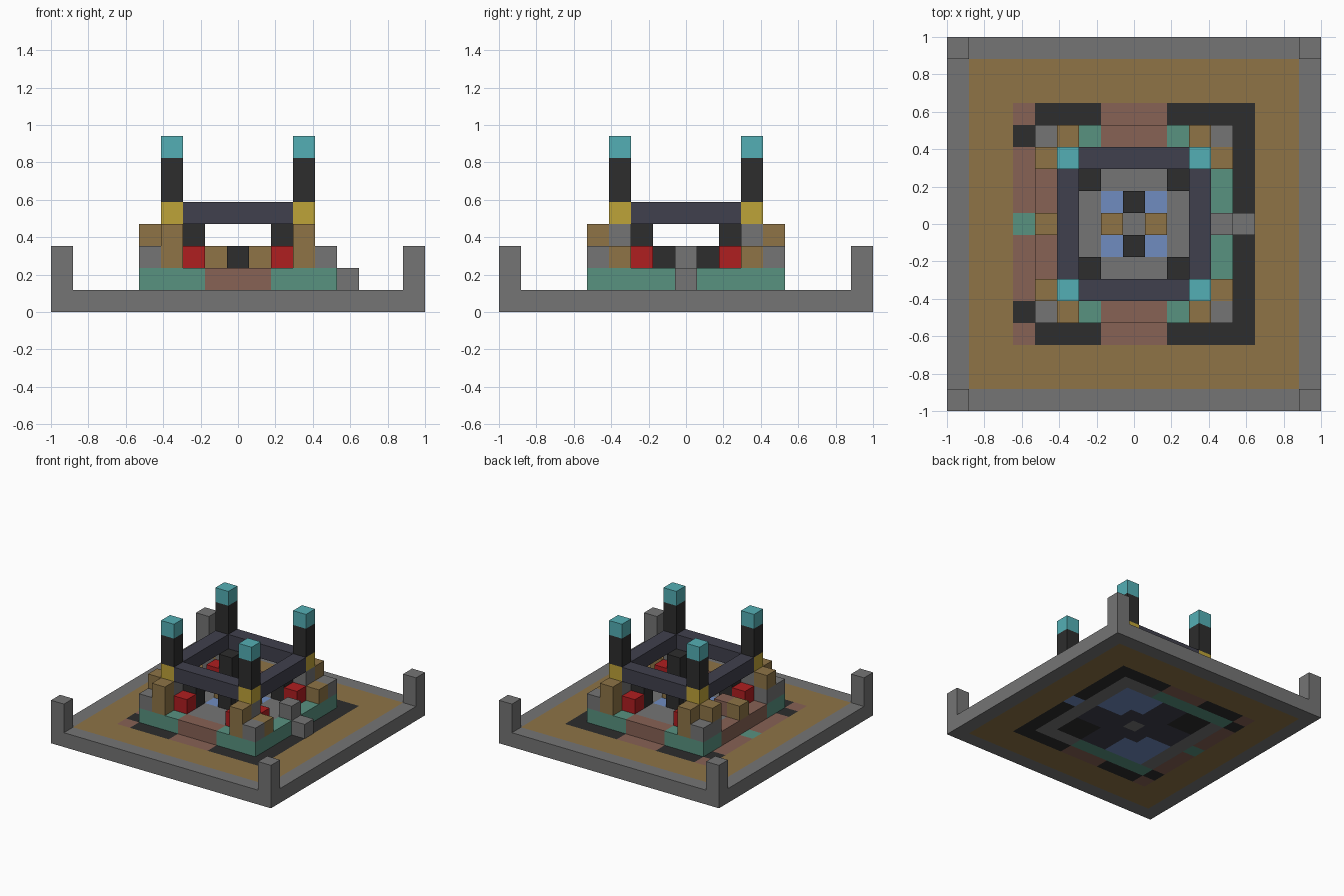
import bpy
import bmesh
from mathutils import Matrix, Vector

cube = bpy.data.objects.get("Cube")
if cube:
    bpy.data.objects.remove(cube, do_unlink=True)

U = 2 / 17  # edge of one block; all coordinates below count blocks
SIGNS = (-1, 1)

# Colours
PALETTE = {
    "grey": "757575", "brown": "8E7446", "clay": "876255", "black": "2D2D2D",
    "teal": "589280", "navy": "40404D", "cyan": "54AFB5", "yellow": "BEA338",
    "red": "AF1E20", "blue": "708CC0",
}


def linear(c):
    return c / 12.92 if c <= 0.04045 else ((c + 0.055) / 1.055) ** 2.4


MATS = {}
for name, code in PALETTE.items():
    rgba = [linear(v / 255) for v in bytes.fromhex(code)] + [1.0]
    mat = bpy.data.materials.new(name)
    mat.use_nodes = True
    mat.diffuse_color = rgba
    mat.node_tree.nodes["Principled BSDF"].inputs["Base Color"].default_value = rgba
    MATS[name] = mat
NAMES = list(PALETTE)


def finish(bm, name, colours):
    mesh = bpy.data.meshes.new(name)
    bmesh.ops.recalc_face_normals(bm, faces=bm.faces)
    bm.to_mesh(mesh)
    bm.free()
    for c in colours:
        mesh.materials.append(MATS[c])
    bpy.context.collection.objects.link(bpy.data.objects.new(name, mesh))


def box(name, colour, x, y, z):
    """Box over inclusive block ranges; a single number means one block."""
    spans = [(r, r) if isinstance(r, int) else r for r in (x, y, z)]
    lo = Vector([s[0] for s in spans]) - Vector((0.5, 0.5, 0))
    hi = Vector([s[1] for s in spans]) + Vector((0.5, 0.5, 1))
    bm = bmesh.new()
    bmesh.ops.create_cube(bm, size=1, matrix=Matrix.Translation((lo + hi) / 2 * U)
                          @ Matrix.Diagonal((*((hi - lo) * U), 1)))
    finish(bm, name, [colour])


def tiled_slab(name, half, level, rule):
    """One-block-high square slab, coloured tile by tile."""
    bm = bmesh.new()
    n = 2 * half + 1
    bmesh.ops.create_grid(bm, x_segments=n, y_segments=n, size=n * U / 2,
                          matrix=Matrix.Translation((0, 0, level * U)))
    for f in bm.faces:
        c = f.calc_center_median() / U
        f.material_index = NAMES.index(rule(round(c.x), round(c.y)))
    ext = bmesh.ops.extrude_face_region(bm, geom=bm.faces[:], use_keep_orig=True)
    verts = [g for g in ext["geom"] if isinstance(g, bmesh.types.BMVert)]
    bmesh.ops.translate(bm, verts=verts, vec=(0, 0, U))
    finish(bm, name, NAMES)


def floor_colour(x, y):
    ax, ay = abs(x), abs(y)
    ring = max(ax, ay)
    if ring == 8 or ring == 0:
        return "grey"
    if ring > 5:
        return "brown"
    if ring == 5:
        if x == -5:
            return "teal" if y == 0 else "black" if ay == 4 else "clay"
        if x == 5:
            return "blue" if y == 0 else "black"
        return "clay" if ax <= 1 else "black"
    if ring == 4:
        return "teal" if ay == 4 and x < 2 else "grey"
    if x * y > 0 and ring >= 2:
        return "blue"
    return "black" if min(ax, ay) >= 2 else "navy"


def dais_colour(x, y):
    return "blue" if abs(x) == abs(y) == 1 else "grey"


# Base and raised inner floor
tiled_slab("floor", 8, 0, floor_colour)
tiled_slab("inner_floor", 3, 1, dais_colour)

# Low walls and trim, mirrored front to back
for s in SIGNS:
    end = "front" if s < 0 else "back"
    box(f"{end}_clay_wall", "clay", (-1, 1), 4 * s, 1)
    box(f"{end}_frame_beam", "navy", (-2, 2), 3 * s, 4)
    box(f"{end}_inner_block", "black", 0, s, 2)
    ys = sorted((s, 2 * s))
    box(f"{end}_right_side_wall", "clay", -4, ys, 1)
    box(f"{end}_left_side_wall", "teal", 4, sorted((s, 3 * s)), 1)
    box(f"{end}_right_wall_end", "teal", -4, 3 * s, 1)
    box(f"{end}_left_shoulder", "brown", 4, 3 * s, 2)
    box(f"{end}_right_shoulder", "grey", -4, 3 * s, 2)
    box(f"{end}_right_shoulder_cap", "brown", -4, 3 * s, 3)

# Beams and inner blocks, mirrored left to right
for s in SIGNS:
    side = "right" if s < 0 else "left"
    box(f"{side}_frame_beam", "navy", 3 * s, (-2, 2), 4)
    box(f"{side}_inner_block", "brown", s, 0, 2)

# Steps in the middle of each side
box("left_step_high", "grey", 4, 0, (1, 2))
box("left_step_low", "grey", 5, 0, 1)
box("right_step_base", "clay", -4, 0, 1)
box("right_step", "brown", -4, 0, 2)
box("right_step_inner", "clay", -3, 0, 2)

# Corner parts, repeated in all four quadrants
for sx in SIGNS:
    for sy in SIGNS:
        tag = ("front" if sy < 0 else "back") + ("_right" if sx < 0 else "_left")
        x, y = 3 * sx, 3 * sy
        box(f"{tag}_corner_post", "grey", 8 * sx, 8 * sy, (1, 2))
        box(f"{tag}_corner_wall", "teal", sorted((2 * sx, 4 * sx)), 4 * sy, 1)
        box(f"{tag}_corner_block", "grey", 4 * sx, 4 * sy, 2)
        box(f"{tag}_buttress", "brown", x, 4 * sy, (2, 3))
        box(f"{tag}_pillar_foot", "grey", x, y, (2, 3))
        box(f"{tag}_pillar_band", "yellow", x, y, 4)
        box(f"{tag}_pillar_shaft", "black", x, y, (5, 6))
        box(f"{tag}_pillar_tip", "cyan", x, y, 7)
        box(f"{tag}_red_block_end", "red", 2 * sx, y, 2)
        box(f"{tag}_red_block_side", "red", x, 2 * sy, 2)
        box(f"{tag}_inner_pillar", "black", 2 * sx, 2 * sy, (2, 3))
